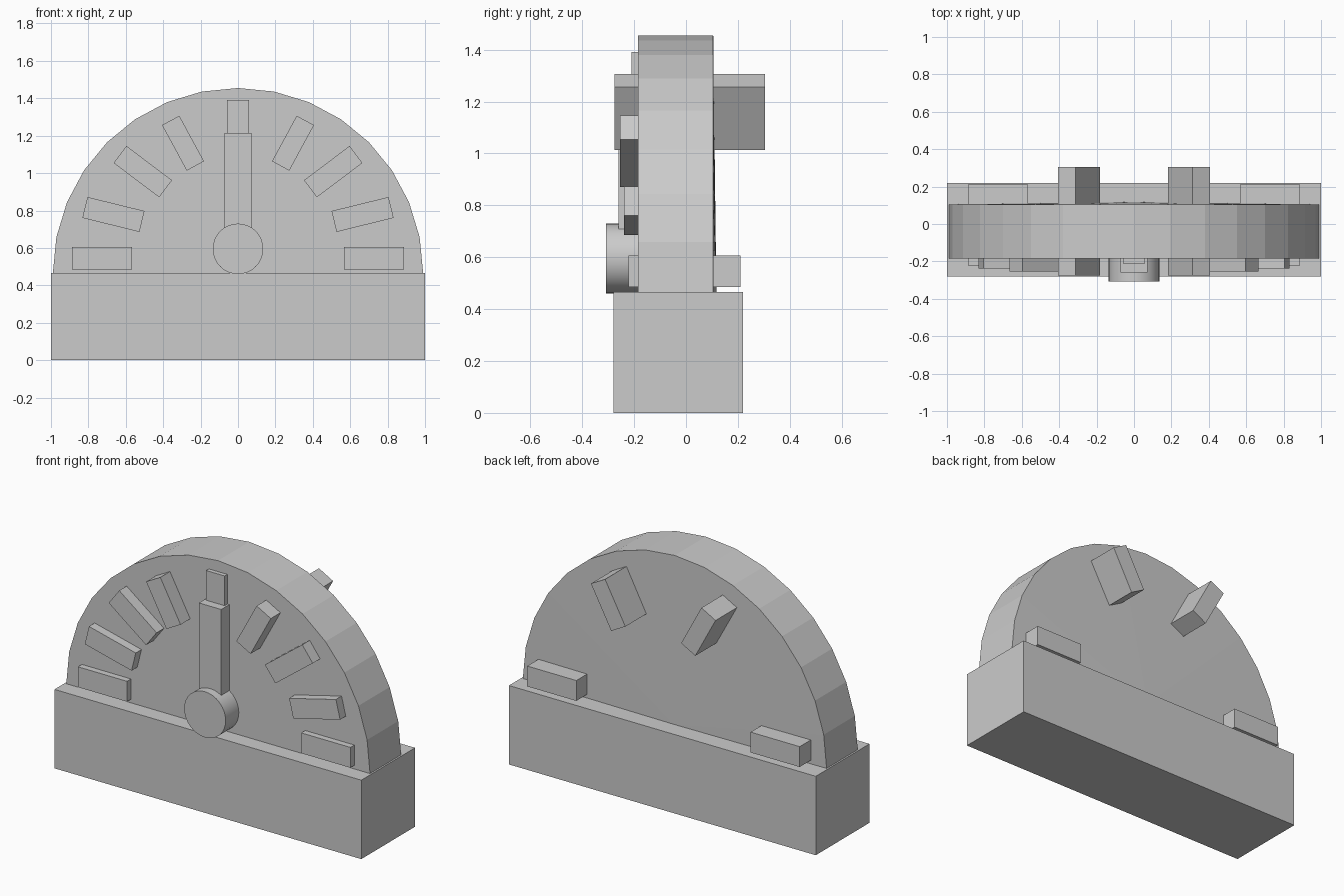
import bpy
import bmesh
from math import radians, sin, cos, pi

if "Cube" in bpy.data.objects:
    bpy.data.objects.remove(bpy.data.objects["Cube"])


def box(name, cx, cz, length, width, y0, y1, angle=0):
    """Box spanning y0..y1, its length turned by angle (degrees) in the xz plane."""
    bm = bmesh.new()
    bmesh.ops.create_cube(bm, size=1)
    bmesh.ops.scale(bm, vec=(length, y1 - y0, width), verts=bm.verts)
    return finish(name, bm, (cx, (y0 + y1) / 2, cz), (0, -radians(angle), 0))


def finish(name, bm, loc=(0, 0, 0), rot=(0, 0, 0)):
    bmesh.ops.recalc_face_normals(bm, faces=bm.faces)
    mesh = bpy.data.meshes.new(name)
    bm.to_mesh(mesh)
    bm.free()
    ob = bpy.data.objects.new(name, mesh)
    ob.location, ob.rotation_euler = loc, rot
    bpy.context.collection.objects.link(ob)
    return ob


# base block
box("base", 0, 0.2325, 2.0, 0.465, -0.28, 0.22)

# half-round dial with a very slightly domed back
R, CZ, SEG = 0.99, 0.465, 16
bm = bmesh.new()
rim = [(R * cos(pi * i / SEG), CZ + R * sin(pi * i / SEG)) for i in range(SEG + 1)]
front = [bm.verts.new((x, -0.185, z)) for x, z in rim]
back = [bm.verts.new((x, 0.105, z)) for x, z in rim]
hub_back = bm.verts.new((0, 0.117, CZ))
bm.faces.new(front)
for i in range(SEG):
    bm.faces.new((front[i], front[i + 1], back[i + 1], back[i]))
    bm.faces.new((back[i], back[i + 1], hub_back))
bm.faces.new((front[0], back[0], hub_back, back[-1], front[-1]))
finish("dial", bm)

# dial marks, mirrored left and right: x, z, length, width, y front, y back, angle
marks = [
    (0.728, 0.546, 0.32, 0.12, -0.222, 0.21, 0),
    (0.666, 0.779, 0.314, 0.115, -0.238, 0.0, 13.8),
    (0.509, 1.008, 0.305, 0.114, -0.254, 0.0, 37),
    (0.294, 1.16, 0.277, 0.105, -0.275, 0.305, 61.5),
]
for i, (x, z, l, w, y0, y1, a) in enumerate(marks):
    for side, s in (("right", 1), ("left", -1)):
        box(f"mark_{side}_{i + 1}", s * x, z, l, w, y0, y1, s * a)
box("mark_top", 0, 1.24, 0.12, 0.30, -0.21, 0.0)

# pointer and its round hub
box("pointer", 0, 0.905, 0.145, 0.62, -0.26, -0.15)
bpy.ops.mesh.primitive_cylinder_add(vertices=32, radius=0.135, depth=0.16,
                                    location=(0, -0.228, 0.595), rotation=(pi / 2, 0, 0))
bpy.context.object.name = "pointer_hub"
bpy.ops.object.shade_smooth_by_angle()
